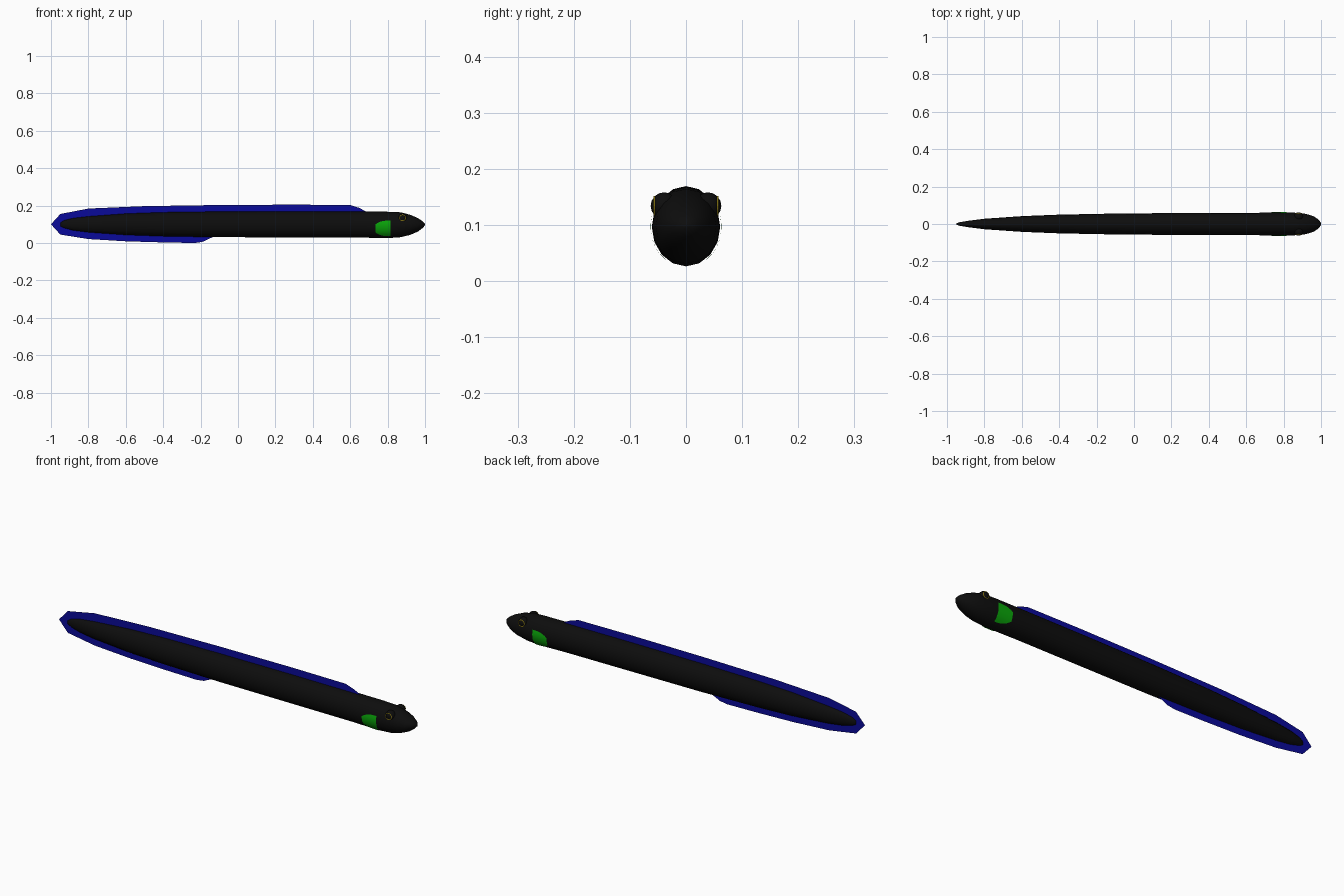
import bpy, bmesh, math

if "Cube" in bpy.data.objects:
    bpy.data.objects.remove(bpy.data.objects["Cube"])


def material(name, rgb):
    m = bpy.data.materials.new(name)
    m.diffuse_color = (*rgb, 1)
    m.use_nodes = True
    m.node_tree.nodes["Principled BSDF"].inputs["Base Color"].default_value = m.diffuse_color
    return m


BLACK = material("black skin", (0.004, 0.004, 0.004))
BLUE = material("deep blue", (0.003, 0.003, 0.32))
GREEN = material("bright green", (0.003, 0.38, 0.003))
YELLOW = material("yellow", (0.8, 0.6, 0.02))


def add_object(name, verts, faces, mat, smooth=True):
    me = bpy.data.meshes.new(name)
    me.from_pydata(verts, [], faces)
    bm = bmesh.new()
    bm.from_mesh(me)
    bmesh.ops.recalc_face_normals(bm, faces=bm.faces)
    bm.to_mesh(me)
    bm.free()
    me.materials.append(mat)
    for p in me.polygons:
        p.use_smooth = smooth
    ob = bpy.data.objects.new(name, me)
    bpy.context.collection.objects.link(ob)
    return ob


# Body stations: x, half width, bottom z, top z
STATIONS = [
    (-0.95, 0.004, 0.090, 0.108), (-0.93, 0.010, 0.080, 0.121),
    (-0.88, 0.018, 0.067, 0.133), (-0.80, 0.028, 0.057, 0.142),
    (-0.60, 0.042, 0.043, 0.157), (-0.40, 0.050, 0.036, 0.164),
    (-0.10, 0.056, 0.031, 0.168), (0.30, 0.059, 0.030, 0.169),
    (0.65, 0.060, 0.029, 0.168), (0.80, 0.061, 0.026, 0.167),
    (0.87, 0.060, 0.031, 0.164), (0.92, 0.054, 0.043, 0.151),
    (0.96, 0.042, 0.060, 0.134), (0.985, 0.025, 0.078, 0.118),
    (1.00, 0.006, 0.094, 0.103),
]
SIDES = 16
verts, faces = [], []
for x, w, lo, hi in STATIONS:
    for i in range(SIDES):
        a = 2 * math.pi * i / SIDES
        verts.append((x, w * math.cos(a), (lo + hi) / 2 + (hi - lo) / 2 * math.sin(a)))
for s in range(len(STATIONS) - 1):
    for i in range(SIDES):
        j = (i + 1) % SIDES
        faces.append((s * SIDES + i, s * SIDES + j, (s + 1) * SIDES + j, (s + 1) * SIDES + i))
faces += [tuple(range(SIDES)), tuple(range(len(verts) - SIDES, len(verts)))]
add_object("body", verts, faces, BLACK)

# Continuous paper-thin fin: outer edge around the tail, inner edge in the body
OUTER = [(0.69, 0.165), (0.65, 0.187), (0.60, 0.203), (0.30, 0.205), (-0.10, 0.203),
         (-0.50, 0.197), (-0.80, 0.184), (-0.95, 0.155), (-1.00, 0.100),
         (-0.95, 0.045), (-0.80, 0.021), (-0.60, 0.009), (-0.40, 0.003),
         (-0.23, 0.000), (-0.19, 0.006), (-0.13, 0.034)]
n = len(OUTER)
verts = [(x, 0, z) for x, z in OUTER] + [(max(x, -0.94), 0, 0.1) for x, z in OUTER]
add_object("tail_fin", verts, [(i, i + 1, n + i + 1, n + i) for i in range(n - 1)], BLUE, False)

for side, label in ((-1, "right"), (1, "left")):
    # Pectoral fin: rounded patch hugging the flank
    cols, rows = 6, 8
    verts, faces = [], []
    for c in range(cols + 1):
        t = c / cols
        half = 0.042 - 0.020 * (1 - t) ** 3
        for r in range(rows + 1):
            z = 0.078 + half * (2 * r / rows - 1)
            y = 0.0605 * math.sqrt(1 - ((z - 0.097) / 0.071) ** 2) + 0.0025
            verts.append((0.735 + 0.08 * t, side * y, z))
    for c in range(cols):
        for r in range(rows):
            k = c * (rows + 1) + r
            faces.append((k, k + 1, k + rows + 2, k + rows + 1))
    add_object(label + "_pectoral_fin", verts, faces, GREEN)

    # Eye bulge with a thin yellow ring
    bpy.ops.mesh.primitive_uv_sphere_add(segments=12, ring_count=8, radius=0.024,
                                         location=(0.88, side * 0.039, 0.134))
    eye = bpy.context.object
    eye.name = label + "_eye"
    eye.data.materials.append(BLACK)
    bpy.ops.object.shade_smooth()
    bpy.ops.mesh.primitive_torus_add(major_segments=16, minor_segments=6,
                                     major_radius=0.016, minor_radius=0.0018,
                                     location=(0.88, side * 0.0565, 0.134),
                                     rotation=(math.pi / 2, 0, 0))
    ring = bpy.context.object
    ring.name = label + "_eye_ring"
    ring.data.materials.append(YELLOW)
